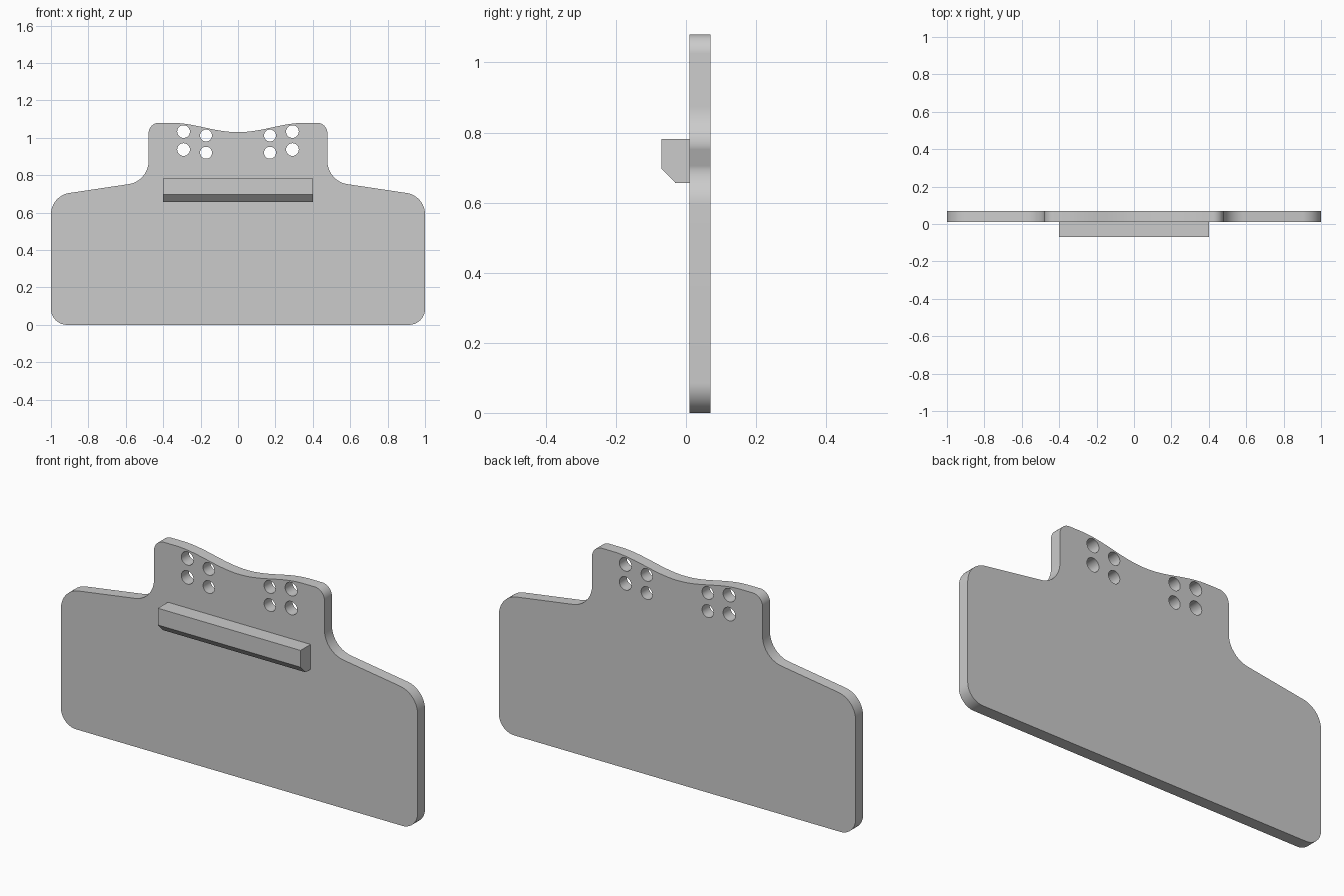
import bpy, bmesh, math
from mathutils import Vector

cube = bpy.data.objects.get("Cube")
if cube:
    bpy.data.objects.remove(cube, do_unlink=True)

grey = bpy.data.materials.new("plain grey")
grey.use_nodes = True
COLOR = (0.6, 0.6, 0.6, 1)
grey.diffuse_color = COLOR
grey.node_tree.nodes["Principled BSDF"].inputs["Base Color"].default_value = COLOR


def fillet(before, corner, after, radius, steps=12):
    """Round a corner with an arc tangent to both of its edges."""
    p, c, n = Vector(before), Vector(corner), Vector(after)
    a, b = (p - c).normalized(), (n - c).normalized()
    half = math.acos(a.dot(b)) / 2
    centre = c + (a + b).normalized() * (radius / math.sin(half))
    start = c + a * (radius / math.tan(half)) - centre
    end = c + b * (radius / math.tan(half)) - centre
    return [centre + start.lerp(end, i / steps).normalized() * radius
            for i in range(steps + 1)]


def extruded(name, loops, depth):
    """Fill closed loops in the XY plane, with inner loops as holes."""
    curve = bpy.data.curves.new(name, 'CURVE')
    curve.dimensions = '2D'
    curve.fill_mode = 'BOTH'
    curve.extrude = depth / 2
    for loop in loops:
        spline = curve.splines.new('POLY')
        spline.points.add(len(loop) - 1)
        for point, (x, y) in zip(spline.points, loop):
            point.co = (x, y, 0, 1)
        spline.use_cyclic_u = True
    obj = bpy.data.objects.new(name, curve)
    bpy.context.collection.objects.link(obj)
    bpy.ops.object.select_all(action='DESELECT')
    obj.select_set(True)
    bpy.context.view_layer.objects.active = obj
    bpy.ops.object.convert(target='MESH')
    obj = bpy.context.object
    bm = bmesh.new()
    bm.from_mesh(obj.data)
    bmesh.ops.remove_doubles(bm, verts=bm.verts, dist=0.0001)
    bmesh.ops.recalc_face_normals(bm, faces=bm.faces)
    bm.to_mesh(obj.data)
    bm.free()
    obj.data.materials.clear()
    obj.data.materials.append(grey)
    bpy.ops.object.shade_smooth_by_angle(angle=math.radians(30))
    return obj


# Plate outline: right half from bottom corner to top centre, then mirrored
corners = [(0, 0), (1, 0), (1, 0.69), (0.478, 0.768), (0.478, 1.08), (0, 1.08)]
radii = [0.085, 0.115, 0.125, 0.055]
half = []
for i, radius in enumerate(radii):
    half += fillet(corners[i], corners[i + 1], corners[i + 2], radius)
# Shallow dip along the top edge
DIP, REACH, STEPS = 0.05, 0.36, 24
for i in range(STEPS):
    t = 1 - i / STEPS
    half.append(Vector((REACH * t, 1.08 - DIP * (1 + math.cos(math.pi * t)) / 2)))
outline = half + [Vector((0, 1.08 - DIP))] + [Vector((-p.x, p.y)) for p in reversed(half)]

# Round holes, two pairs on each side
holes = []
for x, z, r in [(0.291, 1.033, 0.034), (0.291, 0.937, 0.034),
                (0.171, 1.012, 0.032), (0.171, 0.92, 0.032)]:
    for side in (-1, 1):
        holes.append([(side * x + r * math.cos(a), z + r * math.sin(a))
                      for a in (math.tau * k / 32 for k in range(32))])

plate = extruded("back_plate", [outline] + holes, 0.06)
plate.rotation_euler.x = math.pi / 2
plate.location.y = 0.04

# Ledge bar with a chamfered lower front edge
profile = [(0.01, 0.782), (-0.07, 0.782), (-0.07, 0.697), (-0.03, 0.656), (0.01, 0.656)]
ledge = extruded("front_ledge", [profile], 0.8)
ledge.rotation_euler = (math.pi / 2, 0, math.pi / 2)
